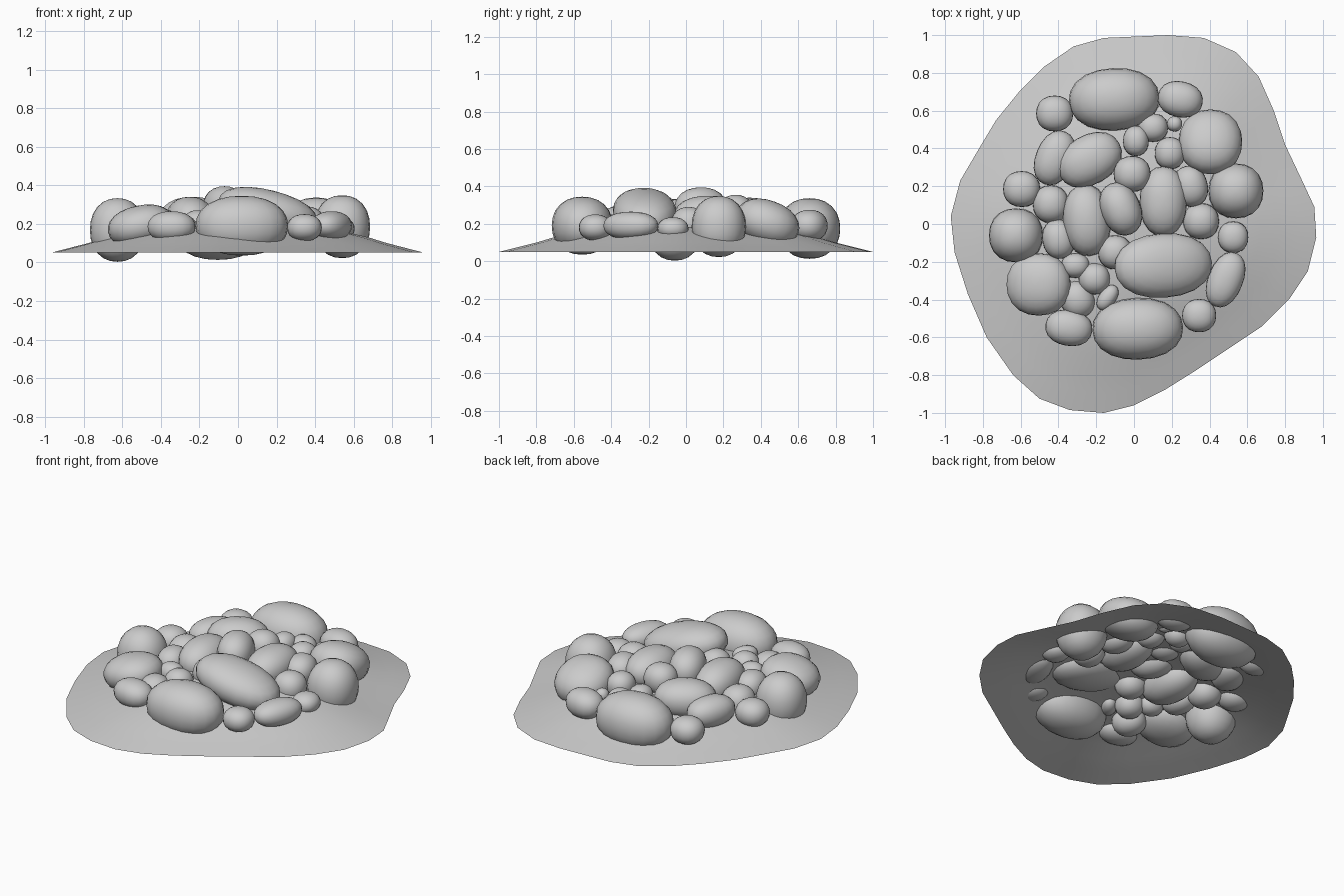
import bpy, bmesh, math
from mathutils import Vector, Matrix, Euler

# Irregular outline of the ground sheet, clockwise from the back
OUTLINE = [(.18, 1), (.37, .985), (.54, .91), (.66, .78), (.74, .6), (.8, .42), (.89, .23),
           (.955, .09), (.965, -.07), (.92, -.25), (.82, -.4), (.68, -.54), (.5, -.66),
           (.32, -.78), (.16, -.88), (0, -.96), (-.16, -1), (-.34, -.985), (-.5, -.925),
           (-.64, -.8), (-.78, -.6), (-.88, -.37), (-.95, -.15), (-.97, .04), (-.92, .23),
           (-.82, .4), (-.73, .55), (-.6, .71), (-.48, .83), (-.32, .94), (-.16, .985)]
# Mound height by fraction of the way out to the rim
RINGS = [(1, .05), (.9, .075), (.8, .1), (.7, .13), (.55, .165), (.35, .2), (.15, .215)]


def finish(bm, name):
    bmesh.ops.recalc_face_normals(bm, faces=bm.faces)
    for f in bm.faces:
        f.smooth = True
    mesh = bpy.data.meshes.new(name)
    bm.to_mesh(mesh)
    bm.free()
    ob = bpy.data.objects.new(name, mesh)
    bpy.context.collection.objects.link(ob)
    return ob


# Ground sheet: open, gently domed surface
bm = bmesh.new()
rings = [[bm.verts.new((x * t, y * t, z)) for x, y in OUTLINE] for t, z in RINGS]
n = len(OUTLINE)
for a, b in zip(rings, rings[1:]):
    for i in range(n):
        j = (i + 1) % n
        bm.faces.new((a[j], a[i], b[i], b[j]))
top = bm.verts.new((0, 0, .22))
for i in range(n):
    bm.faces.new((rings[-1][(i + 1) % n], rings[-1][i], top))
finish(bm, "ground_sheet")


def stone(name, x, y, rx, ry, turn, z, rz, tilt_x=0, tilt_y=0):
    """Slightly boxy ellipsoid pebble."""
    bm = bmesh.new()
    bmesh.ops.create_uvsphere(bm, u_segments=20, v_segments=12, radius=1)
    for v in bm.verts:
        p = v.co
        s = sum(abs(c) ** 2.2 for c in p) ** (-1 / 2.2)
        v.co = Vector((p.x * s * rx, p.y * s * ry, p.z * s * rz))
    ob = finish(bm, name)
    ob.location = (x, y, z)
    ob.rotation_euler = Euler([math.radians(a) for a in (tilt_x, tilt_y, turn)])


# Large stones
stone("stone_back", -.105, .66, .24, .165, 3, .175, .162)
stone("stone_back_right", .405, .435, .168, .175, 0, .205, .12, -20)
stone("stone_right", .54, .175, .145, .145, 0, .185, .163)
stone("stone_left", -.625, -.06, .143, .143, 0, .168, .165)
stone("stone_front_left", -.505, -.32, .172, .165, 0, .19, .105, 0, -12)
stone("stone_front", .02, -.555, .24, .163, 2, .19, .155)
stone("stone_inner_front", .155, -.22, .265, .17, 4, .26, .115, 0, 14)
stone("stone_inner_back", -.235, .34, .18, .13, 30, .23, .11)
stone("stone_inner_left", -.25, .02, .125, .19, 5, .22, .12)
stone("stone_inner_right", .155, .12, .125, .185, 0, .24, .11)
stone("stone_crown", -.07, .08, .105, .145, 22, .28, .115)

# Medium stones around the ring
stone("ring_stone_1", .245, .66, .12, .095, -12, .19, .085)
stone("ring_stone_2", -.42, .585, .098, .095, 0, .17, .08)
stone("ring_stone_3", -.42, .35, .1, .15, -22, .2, .09)
stone("ring_stone_4", -.595, .185, .098, .095, 0, .175, .08)
stone("ring_stone_5", .525, -.07, .08, .083, 0, .175, .06)
stone("ring_stone_6", .485, -.295, .092, .152, -22, .19, .075)
stone("ring_stone_7", .345, -.485, .09, .088, 0, .18, .07)
stone("ring_stone_8", -.345, -.55, .125, .095, -10, .185, .08)

# Small stones filling the gaps: x, y, rx, ry, turn, top
SMALL = [(-.01, .265, .098, .095, 0, .355), (.01, .44, .068, .08, 0, .28),
         (.1, .51, .08, .075, 0, .26), (.215, .53, .04, .04, 0, .24),
         (.19, .375, .08, .085, 0, .29), (.3, .2, .09, .11, 15, .31),
         (-.44, .105, .095, .1, 0, .27), (.355, .015, .095, .095, 0, .29),
         (-.4, -.08, .085, .105, 10, .28), (-.1, -.15, .09, .09, 0, .31),
         (-.3, -.4, .09, .1, 25, .25), (-.21, -.29, .083, .083, 0, .27),
         (-.14, -.39, .045, .075, -35, .25), (-.31, -.22, .075, .065, 0, .26)]
for i, (x, y, rx, ry, turn, top) in enumerate(SMALL):
    rz = .85 * min(rx, ry) + .01
    stone(f"small_stone_{i + 1}", x, y, rx, ry, turn, top - rz, rz)
